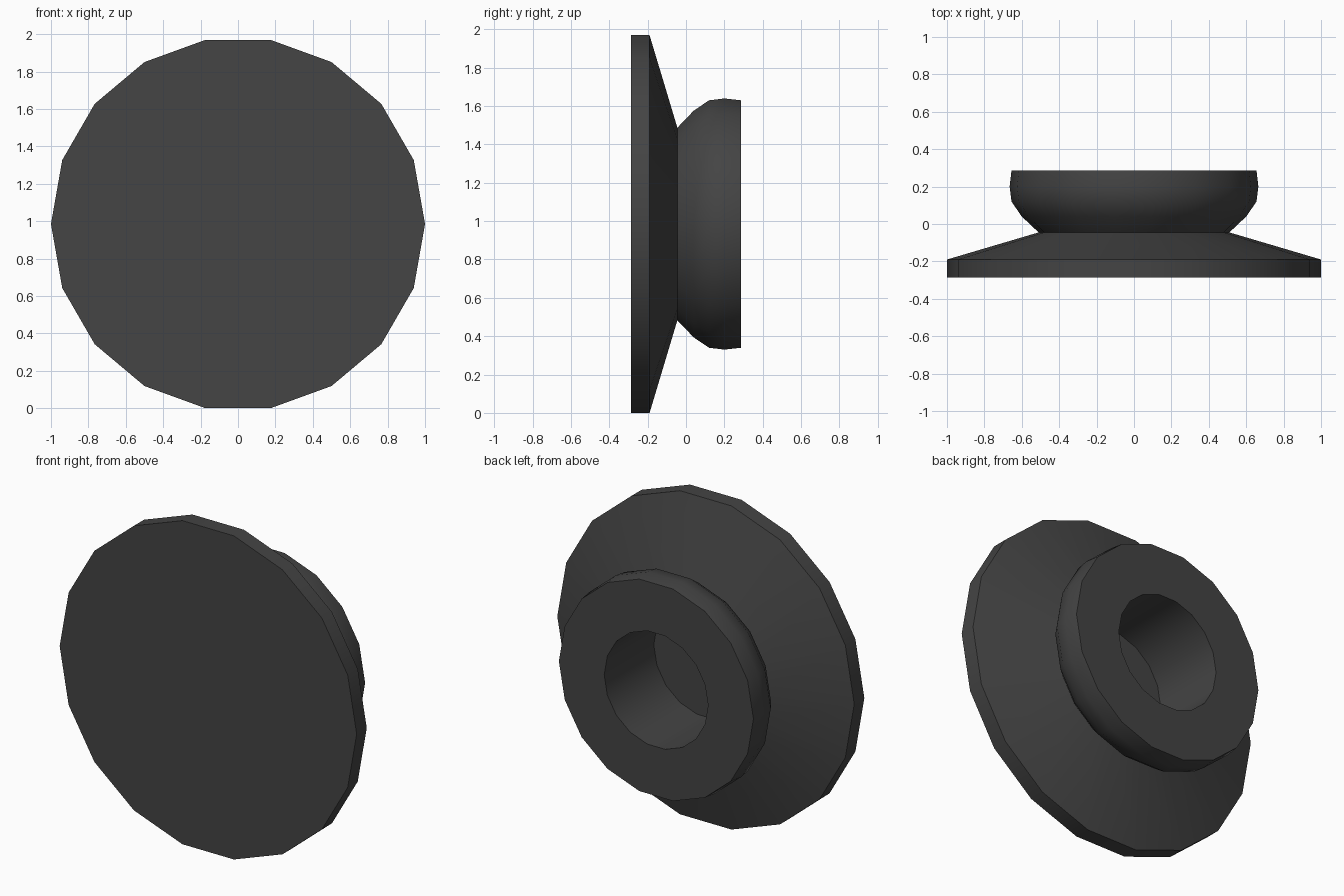
import bpy, bmesh, math

if "Cube" in bpy.data.objects:
    bpy.data.objects.remove(bpy.data.objects["Cube"])

SIDES = 18
CENTRE_Z = math.sin(math.radians(80))  # lowest flat rests on z = 0

# Single dark rubber colour
mat = bpy.data.materials.new("dark_grey")
mat.diffuse_color = (0.058, 0.058, 0.058, 1)
mat.use_nodes = True
mat.node_tree.nodes["Principled BSDF"].inputs["Base Color"].default_value = mat.diffuse_color

# Lathe profile (radius, y): flat disc, cone to neck, bulged collar, blind bore
profile = [
    (1.0, -0.287), (1.0, -0.19),
    (0.51, -0.045),
    (0.60, 0.04), (0.655, 0.12), (0.665, 0.20), (0.655, 0.287),
    (0.35, 0.287), (0.35, -0.19),
]

bm = bmesh.new()
rings = []
for r, y in profile:
    ring = []
    for i in range(SIDES):
        a = 2 * math.pi * i / SIDES
        ring.append(bm.verts.new((r * math.cos(a), y, CENTRE_Z + r * math.sin(a))))
    rings.append(ring)

for lower, upper in zip(rings, rings[1:]):
    for i in range(SIDES):
        j = (i + 1) % SIDES
        bm.faces.new((lower[i], lower[j], upper[j], upper[i]))

# Front face and bore floor
bm.faces.new(rings[0])
bm.faces.new(rings[-1])
bmesh.ops.recalc_face_normals(bm, faces=bm.faces)

mesh = bpy.data.meshes.new("suction_knob")
bm.to_mesh(mesh)
bm.free()
mesh.materials.append(mat)
obj = bpy.data.objects.new("flanged_knob", mesh)
bpy.context.collection.objects.link(obj)

# Smooth sides, crisp rims
bpy.context.view_layer.objects.active = obj
obj.select_set(True)
bpy.ops.object.shade_smooth_by_angle(angle=math.radians(32))
